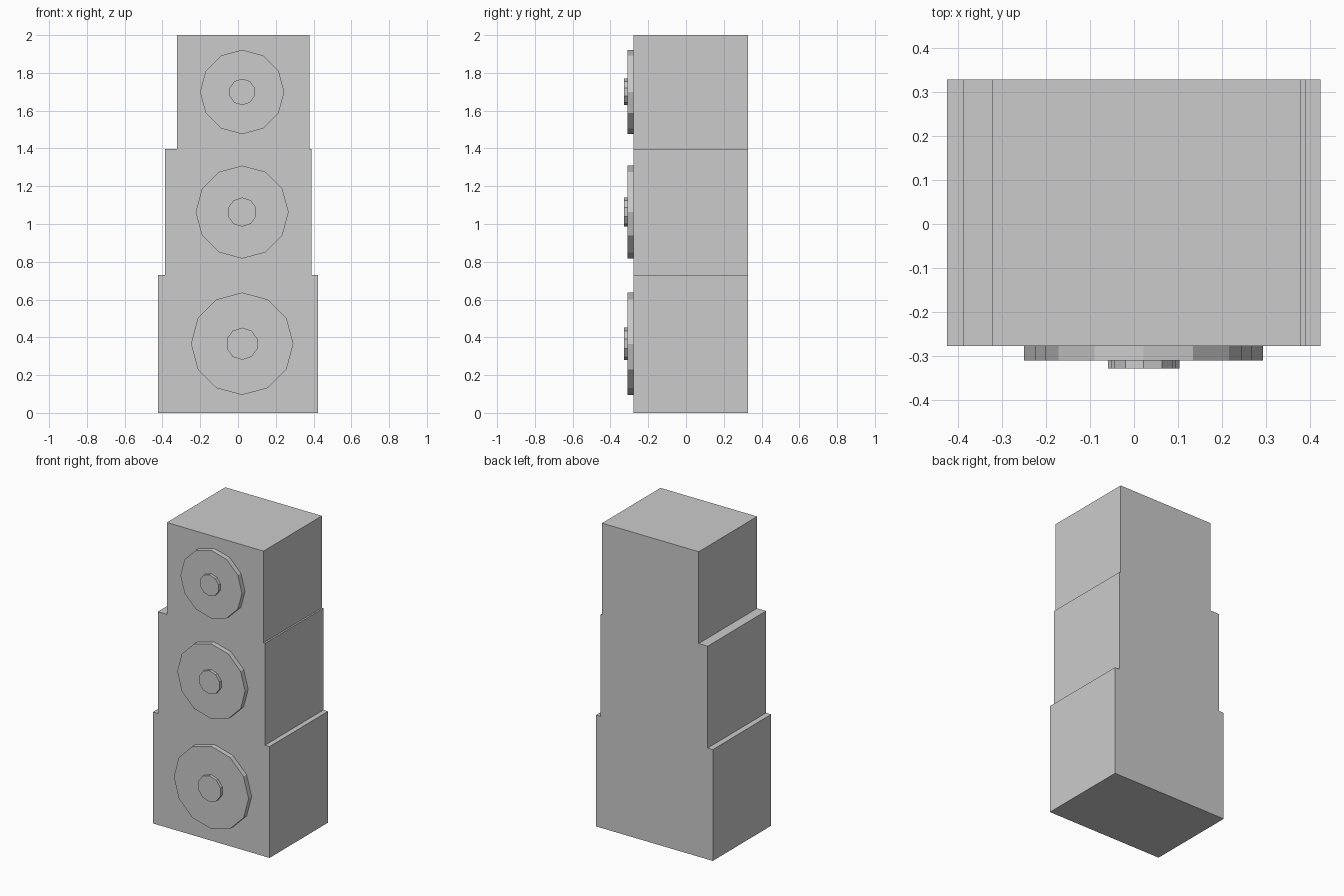
import bpy
from math import pi

if "Cube" in bpy.data.objects:
    bpy.data.objects.remove(bpy.data.objects["Cube"], do_unlink=True)

# Single plain material
grey = bpy.data.materials.new("light_grey")
grey.use_nodes = True
colour = (0.6, 0.6, 0.6, 1)
grey.diffuse_color = colour
grey.node_tree.nodes["Principled BSDF"].inputs["Base Color"].default_value = colour

FRONT, BACK = -0.277, 0.328
CENTRE_X = 0.022


def finish(name):
    obj = bpy.context.object
    obj.name = name
    obj.data.materials.append(grey)
    return obj


def box(name, x0, x1, z0, z1):
    bpy.ops.mesh.primitive_cube_add(
        size=1, location=((x0 + x1) / 2, (FRONT + BACK) / 2, (z0 + z1) / 2))
    obj = finish(name)
    obj.scale = (x1 - x0, BACK - FRONT, z1 - z0)
    bpy.ops.object.transform_apply(location=False, rotation=False, scale=True)


def disc(name, sides, radius, y0, y1, z):
    # Flat-sided disc facing the front, with one corner pointing up
    bpy.ops.mesh.primitive_cylinder_add(
        vertices=sides, radius=radius, depth=y1 - y0,
        location=(CENTRE_X, (y0 + y1) / 2, z), rotation=(-pi / 2, 0, 0))
    obj = finish(name)
    bpy.ops.object.transform_apply(location=False, rotation=True, scale=False)
    # Keep the corner at the top whichever way the primitive starts
    if max(v.co.z for v in obj.data.vertices) < radius * 0.999:
        obj.rotation_euler.y = pi / sides


# Stacked cabinets: name, left edge, right edge, bottom, top, cone radius, cone height
tiers = [
    ("lower", -0.424, 0.423, 0, 0.73, 0.271, 0.366),
    ("middle", -0.387, 0.39, 0.73, 1.398, 0.246, 1.063),
    ("upper", -0.322, 0.379, 1.398, 2, 0.223, 1.699),
]
for name, x0, x1, z0, z1, radius, z in tiers:
    box(name + "_cabinet", x0, x1, z0, z1)
    disc(name + "_speaker_cone", 12, radius, FRONT - 0.032, FRONT, z)
    disc(name + "_speaker_cap", 10, radius * 0.314, FRONT - 0.051, FRONT - 0.032, z)
